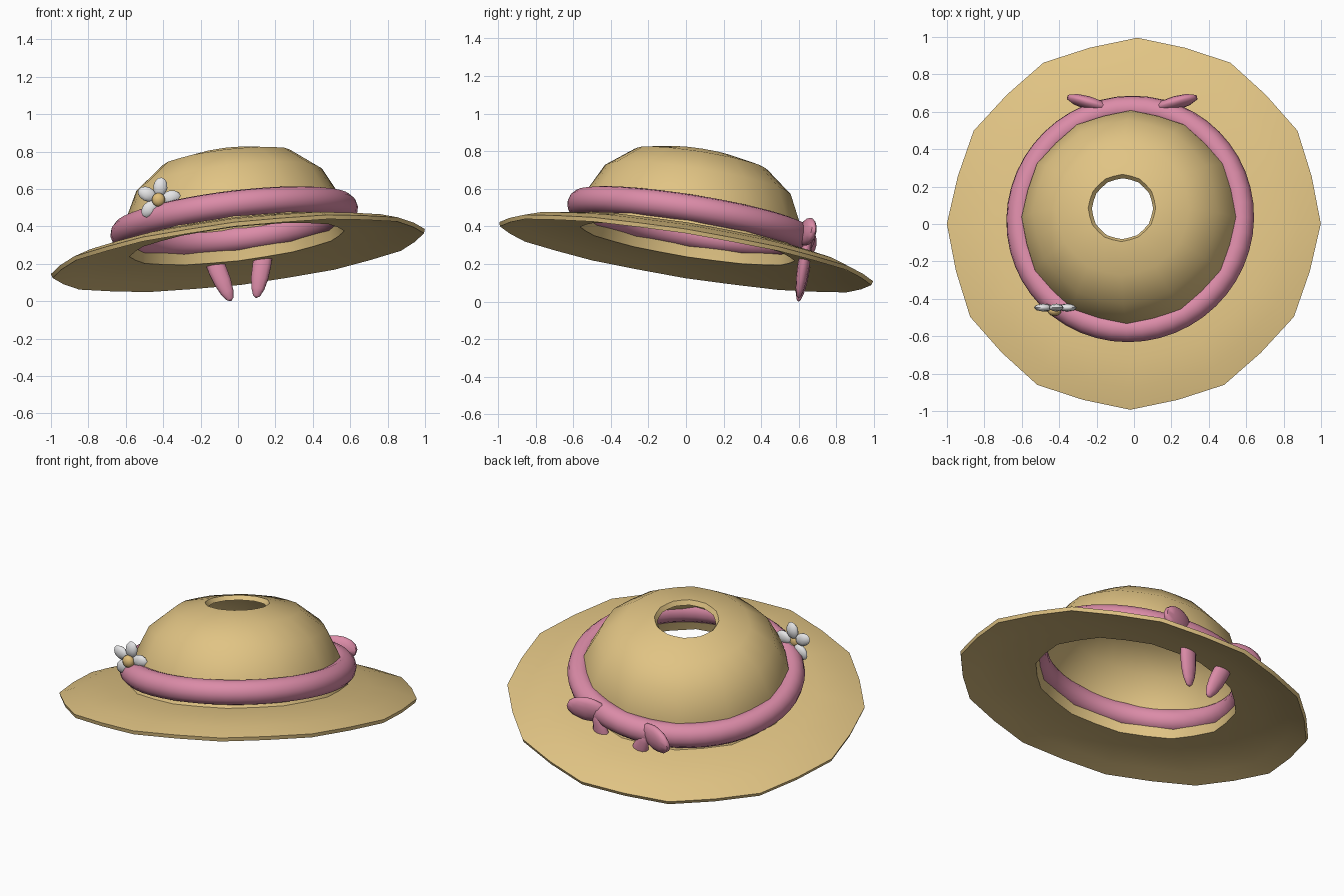
import bpy, bmesh, math
from mathutils import Matrix, Vector, Euler

if "Cube" in bpy.data.objects:
    bpy.data.objects.remove(bpy.data.objects["Cube"])

# The whole hat leans towards the back and one side
TILT = Matrix.Translation((0, 0, 0.26)) @ Euler((-0.158, -0.12, 0)).to_matrix().to_4x4()


def material(name, rgb):
    m = bpy.data.materials.new(name)
    m.diffuse_color = (*rgb, 1)
    m.use_nodes = True
    m.node_tree.nodes["Principled BSDF"].inputs["Base Color"].default_value = m.diffuse_color
    return m


STRAW = material("straw", (0.75, 0.55, 0.23))
PINK = material("ribbon pink", (0.71, 0.26, 0.39))
WHITE = material("petal white", (0.80, 0.80, 0.81))
YELLOW = material("flower centre yellow", (0.74, 0.51, 0.19))
parts = []


def finish(name, bm, mat, matrix, angle=40):
    bmesh.ops.recalc_face_normals(bm, faces=bm.faces)
    mesh = bpy.data.meshes.new(name)
    bm.to_mesh(mesh)
    bm.free()
    mesh.transform(matrix)
    mesh.materials.append(mat)
    ob = bpy.data.objects.new(name, mesh)
    bpy.context.collection.objects.link(ob)
    bpy.ops.object.select_all(action='DESELECT')
    ob.select_set(True)
    bpy.context.view_layer.objects.active = ob
    bpy.ops.object.shade_smooth_by_angle(angle=math.radians(angle))
    parts.append(ob)
    return ob


def lathe(name, profile, segs, mat, matrix, wobble=1.0):
    """Revolve a closed profile; odd columns are pulled in by the wobble factor."""
    bm = bmesh.new()
    cols = []
    for i in range(segs):
        a = 2 * math.pi * i / segs
        k = wobble if i % 2 else 1.0
        cols.append([bm.verts.new((r * k * math.cos(a), r * k * math.sin(a), h)) for r, h in profile])
    n = len(profile)
    for i in range(segs):
        p, q = cols[i], cols[(i + 1) % segs]
        for j in range(n):
            bm.faces.new((p[j], q[j], q[(j + 1) % n], p[(j + 1) % n]))
    return finish(name, bm, mat, matrix)


def blob(name, mat, loc, size, rot=(0, 0, 0), base=Matrix(), segs=10, rings=8):
    bm = bmesh.new()
    bmesh.ops.create_uvsphere(bm, u_segments=segs, v_segments=rings, radius=1)
    m = base @ Matrix.LocRotScale(Vector(loc), Euler(rot), Vector(size))
    return finish(name, bm, mat, m, 60)


# Crown with open top, and drooping brim, in one thin shell
lathe("straw_hat", [
    (0.182, 0.545), (0.36, 0.508), (0.50, 0.40), (0.575, 0.25), (0.597, 0.13),
    (0.62, 0.085), (0.75, 0.075), (0.90, 0.045), (1.007, 0.008),
    (1.0, -0.014), (0.90, 0.012), (0.75, 0.042), (0.578, 0.05),
    (0.570, 0.13), (0.548, 0.245), (0.475, 0.382), (0.345, 0.482), (0.165, 0.52),
], 24, STRAW, TILT, 0.98)

# Ribbon band around the crown
ring = [(0.597 + 0.07 * math.cos(t * math.pi / 6), 0.172 + 0.072 * math.sin(t * math.pi / 6))
        for t in range(12)]
lathe("ribbon_band", ring, 48, PINK, TILT)

# Bow at the back: two loops and two tails that hang through the brim
for s, side in ((-1, "left"), (1, "right")):
    blob("bow_loop_" + side, PINK, (s * 0.235, 0.625, 0.187), (0.125, 0.036, 0.075),
         (0, 0, s * 0.28), TILT)
    blob("bow_tail_" + side, PINK, (s * 0.119, 0.63, 0.02), (0.052, 0.032, 0.182),
         (0, s * 0.29, 0), TILT)

# Flower on the front of the band, facing forward
centre = Vector((-0.425, -0.447, 0.545))
for i in range(5):
    a = math.radians(10 + 72 * i)
    d = Vector((math.cos(a), 0, math.sin(a)))
    blob("petal_%d" % (i + 1), WHITE, centre + d * 0.068, (0.052, 0.021, 0.038),
         (0, -a, 0), segs=8, rings=6)
blob("flower_centre", YELLOW, centre + Vector((0, -0.018, 0)), (0.037, 0.028, 0.037))

# Rest the lowest point on the ground
low = min(v.co.z for ob in parts for v in ob.data.vertices)
for ob in parts:
    ob.data.transform(Matrix.Translation((0, 0, -low)))
